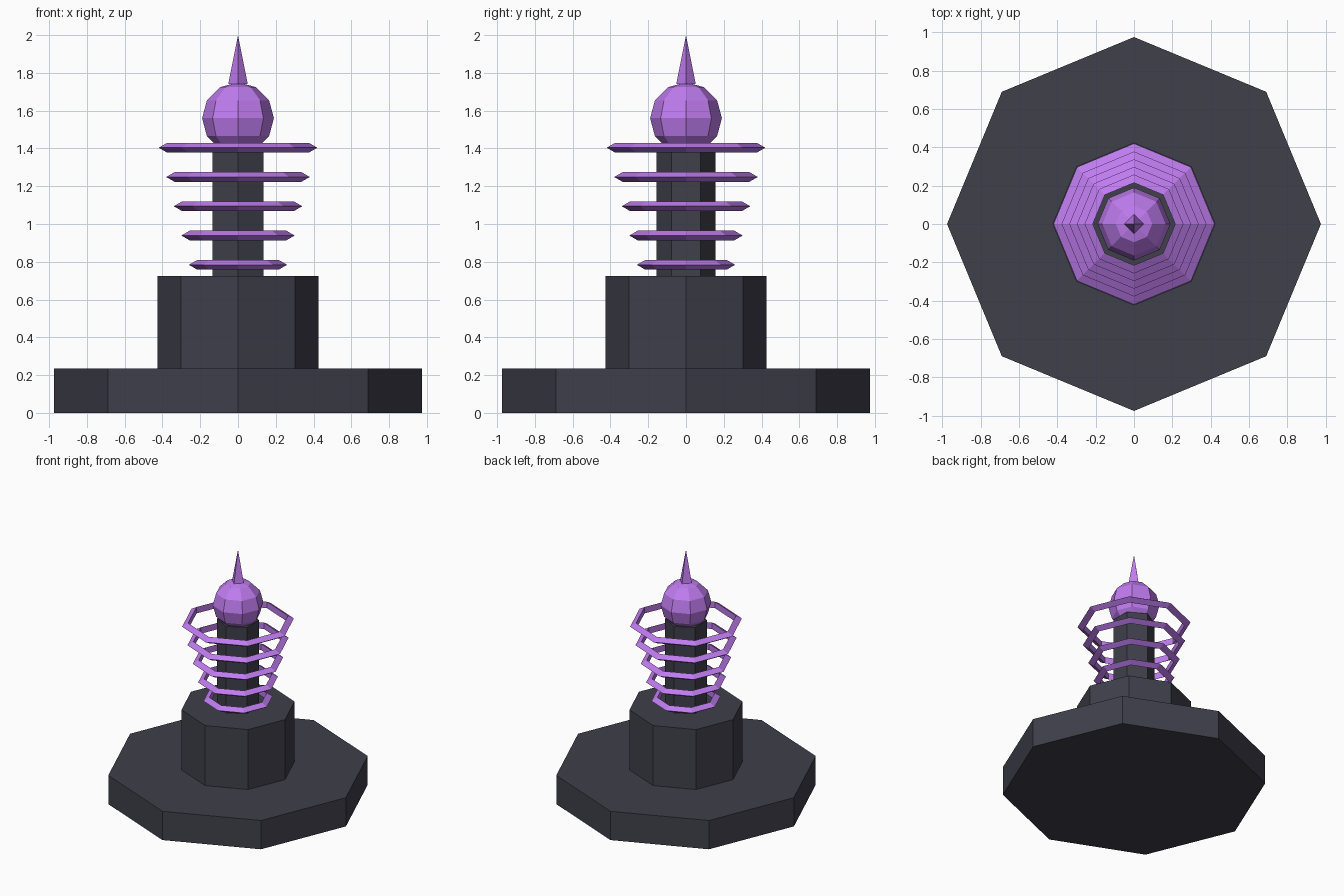
import bpy

if "Cube" in bpy.data.objects:
    bpy.data.objects.remove(bpy.data.objects["Cube"])


def material(name, color):
    m = bpy.data.materials.new(name)
    m.diffuse_color = (*color, 1)
    m.use_nodes = True
    m.node_tree.nodes["Principled BSDF"].inputs["Base Color"].default_value = m.diffuse_color
    return m


DARK = material("dark_stone", (0.05, 0.05, 0.07))
PURPLE = material("purple_glow", (0.52, 0.2, 0.86))


def finish(name, mat):
    ob = bpy.context.object
    ob.name = name
    ob.data.materials.append(mat)
    return ob


def prism(name, sides, radius, z0, z1, mat, top_radius=None):
    """Upright prism or cone with a corner on the y axis."""
    bpy.ops.mesh.primitive_cone_add(
        vertices=sides, radius1=radius,
        radius2=radius if top_radius is None else top_radius,
        depth=z1 - z0, location=(0, 0, (z0 + z1) / 2))
    return finish(name, mat)


# Stepped octagonal foot and hexagonal column
prism("base", 8, 0.975, 0, 0.235, DARK)
prism("pedestal", 8, 0.425, 0.235, 0.725, DARK)
prism("column", 6, 0.155, 0.725, 1.43, DARK)

# Floating rings, widening upwards, triangular section
for i in range(5):
    bpy.ops.mesh.primitive_torus_add(
        major_segments=8, minor_segments=3,
        major_radius=0.23 + 0.04 * i, minor_radius=0.03,
        location=(0, 0, 0.784 + 0.155 * i))
    finish(f"ring_{i + 1}", PURPLE)

# Faceted orb
bpy.ops.mesh.primitive_uv_sphere_add(
    segments=8, ring_count=6, radius=0.19, location=(0, 0, 1.56))
finish("orb", PURPLE)

# Four-sided spike
prism("spike", 4, 0.052, 1.74, 2.0, PURPLE, top_radius=0)
